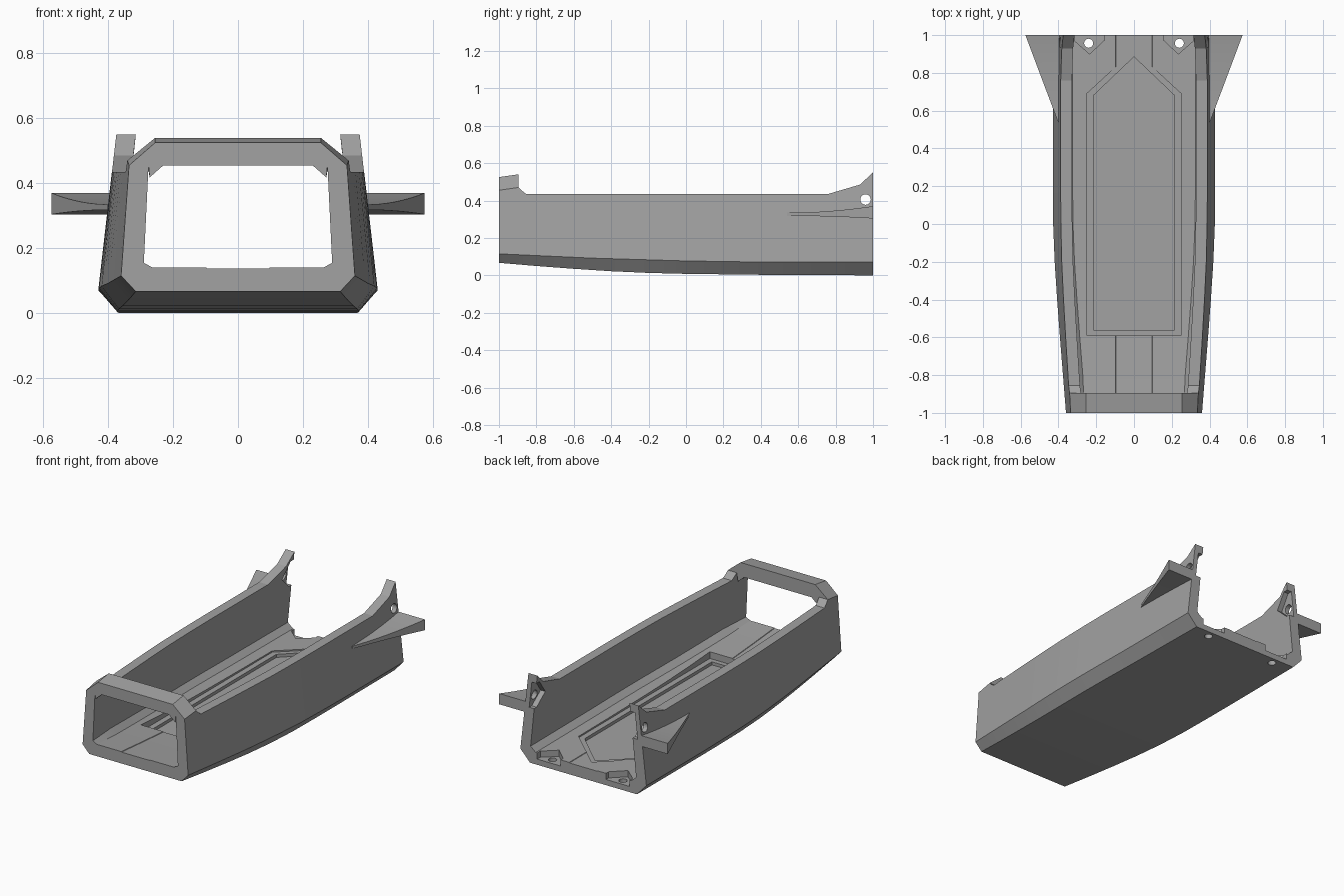
import bpy, bmesh, math
from mathutils import Vector

if "Cube" in bpy.data.objects:
    bpy.data.objects.remove(bpy.data.objects["Cube"])

grey = bpy.data.materials.new("warm_grey")
grey.diffuse_color = (0.36, 0.36, 0.36, 1)
grey.use_nodes = True
grey.node_tree.nodes["Principled BSDF"].inputs["Base Color"].default_value = grey.diffuse_color


def lerp(table, y):
    """Piecewise linear lookup in a list of (y, value) pairs."""
    for (a, va), (b, vb) in zip(table, table[1:]):
        if y <= b:
            return va + (vb - va) * (y - a) / (b - a)
    return table[-1][1]


def loft(name, rings):
    """Closed, capped skin through rings of equal point count."""
    bm = bmesh.new()
    rows = [[bm.verts.new(p) for p in ring] for ring in rings]
    n = len(rows[0])
    for a, b in zip(rows, rows[1:]):
        for i in range(n):
            j = (i + 1) % n
            bm.faces.new((a[i], a[j], b[j], b[i]))
    bm.faces.new(rows[0])
    bm.faces.new(rows[-1])
    bmesh.ops.recalc_face_normals(bm, faces=bm.faces[:])
    me = bpy.data.meshes.new(name)
    bm.to_mesh(me)
    bm.free()
    me.materials.append(grey)
    ob = bpy.data.objects.new(name, me)
    bpy.context.collection.objects.link(ob)
    return ob


def both_sides(right):
    """Right half outline followed by its mirror image."""
    return right + [(-x, z) for x, z in reversed(right)]


def cut(target, cutter):
    bpy.context.view_layer.objects.active = target
    m = target.modifiers.new("cut", 'BOOLEAN')
    m.operation, m.solver, m.object = 'DIFFERENCE', 'EXACT', cutter
    bpy.ops.object.modifier_apply(modifier=m.name)
    bpy.data.objects.remove(cutter)


def prism(outline, z0, z1):
    return loft("cutter", [[(x, y, z) for x, y in outline] for z in (z0, z1)])


def circle(cx, cy, r, n=20):
    return [(cx + r * math.cos(2 * math.pi * i / n),
             cy + r * math.sin(2 * math.pi * i / n)) for i in range(n)]


# Lengthwise curves of the hull
KEEL = [(-1, .067), (-.8, .05), (-.6, .035), (-.4, .022), (-.2, .013), (0, .008), (.4, .003), (1, 0)]
CHINE = [(-1, .115), (-.5, .092), (0, .077), (.4, .071), (1, .07)]
WIDTH = [(-1, .36), (-.8, .376), (-.6, .392), (-.4, .407), (-.2, .42), (0, .428), (.2, .43), (1, .43)]
RIM = [(-1, .455), (-.895, .47), (-.88, .455), (-.855, .435), (.76, .435), (.93, .485), (1, .55)]


def rim_x(y):
    lean = lerp([(-1, .072), (0, .115), (1, .115)], y)
    return lerp(WIDTH, y) - lean * (lerp(RIM, y) - lerp(CHINE, y))


def hull_ring(y):
    w, k, c, top = (lerp(t, y) for t in (WIDTH, KEEL, CHINE, RIM))
    x = rim_x(y)
    floor = k + .073
    corner = lerp([(-1, .015), (-.8, .03), (1, .03)], y)
    half = [(w - .045 - .02 * (y + 1) / 2, k), (w, c), (x, top), (x - .06, top),
            (w - .07, floor + corner), (w - .09 - corner / 2, floor),
            (.097, floor), (.095, floor - .003)]
    return [(px, y, pz) for px, pz in both_sides(half)]


# Open hull: floor, chamfered corners and leaning walls
ys = [-1, -.895, -.88, -.855, -.8, -.7, -.6, -.5, -.4, -.3, -.2, -.1, 0, .2, .4, .6, .76, .93, 1]
hull = loft("hull", [hull_ring(y) for y in ys])

# Stepped pocket with a pointed end in the floor
for hw, shoulder, tip, end, z in ((.25, .69, .92, -.59, .066), (.215, .68, .885, -.56, .047)):
    cut(hull, prism([(-hw, end), (hw, end), (hw, shoulder), (0, tip), (-hw, shoulder)], z, .2))

for s in (-1, 1):
    # Floor mounting recess and bolt hole
    cut(hull, prism([(s * x, y) for x, y in
                     ((.155, 1.05), (.155, .975), (.235, .9), (.315, .97), (.315, 1.05))], .035, .14))
    cut(hull, prism(circle(s * .24, .957, .024), -.1, .2))
    # Wall mounting recess, following the lean of the wall
    outline = [(1.05, .34), (.975, .34), (.9, .41), (.97, .50), (1.05, .50)]
    cut(hull, loft("cutter", [[(s * (x - .115 * (z - .41)), y, z) for y, z in outline]
                              for x in (.25, .362)]))
    # Wall bolt hole
    cut(hull, loft("cutter", [[(s * x, y, z) for y, z in circle(.96, .405, .028)]
                              for x in (.25, .5)]))


# Arch that closes the front into a hoop
def arch_ring(y):
    top, x = lerp(RIM, y), rim_x(y)
    half = [(.23, .455), (.272, .418), (x - .06, top), (x, top), (.255, top + .07)]
    return [(px, y, pz) for px, pz in both_sides(half)]


arch = loft("front_arch", [arch_ring(y) for y in (-1, -.895)])


# Flared side fins
def fin_ring(s, t):
    y = .54 + .46 * t
    out, top, low = .402 + .173 * t, .335 + .035 * t * t, .318 - .014 * t * t
    return [(s * .375, y, low), (s * out, y, low), (s * out, y, top), (s * .375, y, top)]


fins = [loft(n, [fin_ring(s, i / 10) for i in range(11)])
        for n, s in (("left_fin", -1), ("right_fin", 1))]

# Soft along the length, crisp at the corners
bpy.ops.object.select_all(action='DESELECT')
for ob in [hull, arch] + fins:
    ob.select_set(True)
bpy.context.view_layer.objects.active = hull
bpy.ops.object.shade_smooth_by_angle(angle=math.radians(12))
